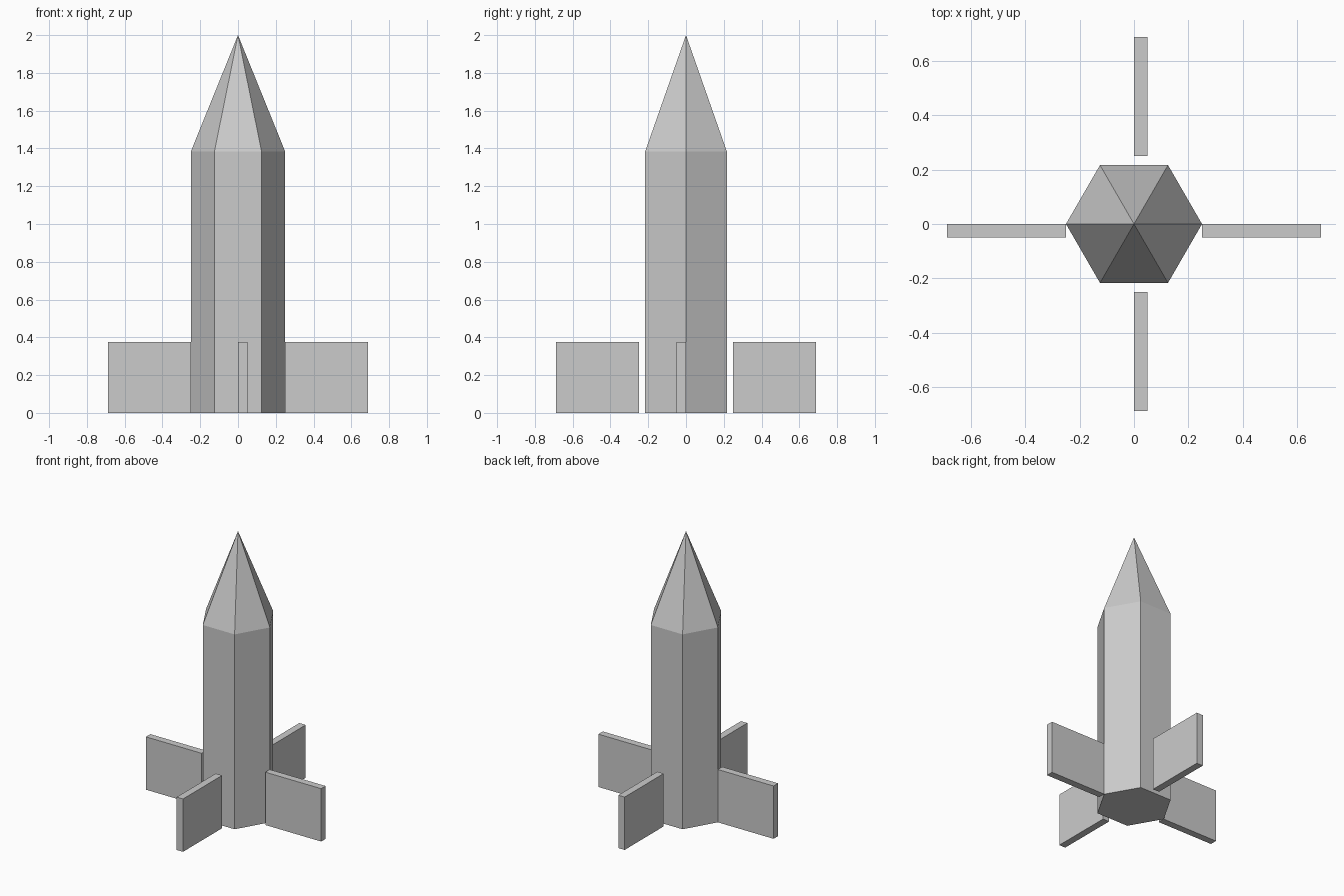
import bpy
from math import radians

if "Cube" in bpy.data.objects:
    bpy.data.objects.remove(bpy.data.objects["Cube"])

RADIUS = 0.25       # hexagon corner radius
BODY_TOP = 1.383
TIP = 2.0
FIN_IN, FIN_OUT = 0.25, 0.688
FIN_T, FIN_H = 0.05, 0.375


def hex_part(name, r_top, z0, z1, cap):
    """Six-sided tube or spike with corners on the x axis."""
    bpy.ops.mesh.primitive_cone_add(
        vertices=6, radius1=RADIUS, radius2=r_top, depth=z1 - z0,
        end_fill_type=cap, location=(0, 0, (z0 + z1) / 2),
        rotation=(0, 0, radians(30)))
    bpy.context.object.name = name


def box(name, lo, hi):
    bpy.ops.mesh.primitive_cube_add(
        size=1, location=[(a + b) / 2 for a, b in zip(lo, hi)])
    ob = bpy.context.object
    ob.name = name
    ob.scale = [b - a for a, b in zip(lo, hi)]
    bpy.ops.object.transform_apply(location=False, rotation=False, scale=True)


# Rocket body and pointed nose
hex_part("body", RADIUS, 0, BODY_TOP, 'NGON')
hex_part("nose_cone", 0, BODY_TOP, TIP, 'NOTHING')

# Four flat fins, each set to one side of its axis
for side, x_name, y_name in ((1, "right_fin", "back_fin"),
                             (-1, "left_fin", "front_fin")):
    a, b = sorted((side * FIN_IN, side * FIN_OUT))
    box(x_name, (a, -FIN_T, 0), (b, 0, FIN_H))
    box(y_name, (0, a, 0), (FIN_T, b, FIN_H))
